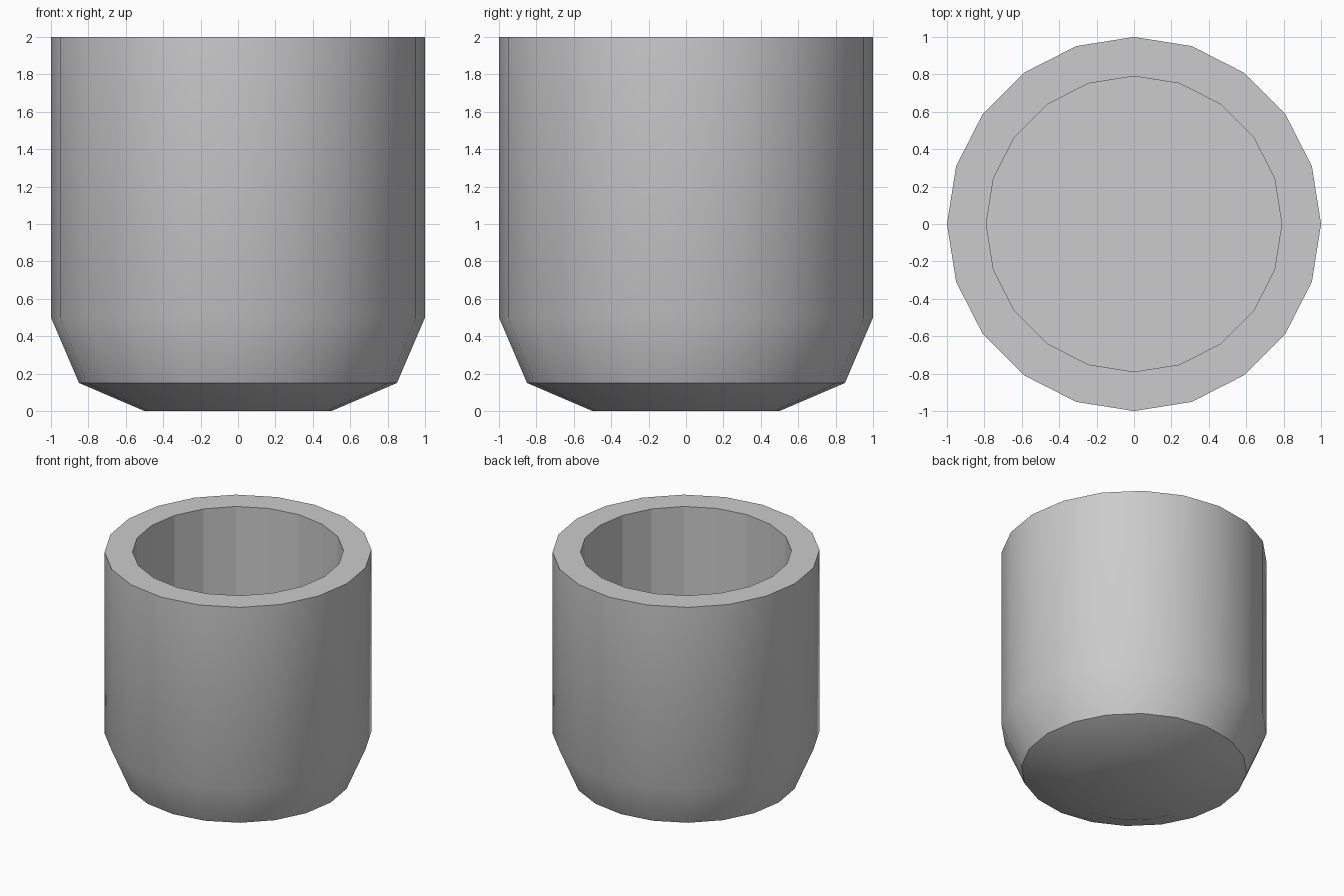
import bpy, bmesh, math

if "Cube" in bpy.data.objects:
    bpy.data.objects.remove(bpy.data.objects["Cube"])

SIDES = 20
# (radius, height): chamfered base, outer wall, rim, inner wall down to the floor
PROFILE = [(0.5, 0), (0.85, 0.15), (1, 0.5), (1, 2), (0.79, 2), (0.79, 0.2)]
SMOOTH_BANDS = {0, 1, 2}   # outside is smooth, rim and inside are flat
SHARP_RINGS = {1, 3, 4, 5}

bm = bmesh.new()


def ring(radius, z):
    step = 2 * math.pi / SIDES
    return [bm.verts.new((radius * math.cos(i * step), radius * math.sin(i * step), z))
            for i in range(SIDES)]


rings = [ring(r, z) for r, z in PROFILE]

# Walls
for band, (a, b) in enumerate(zip(rings, rings[1:])):
    for i in range(SIDES):
        j = (i + 1) % SIDES
        bm.faces.new((a[i], a[j], b[j], b[i])).smooth = band in SMOOTH_BANDS

# Underside and inner floor
bm.faces.new(rings[0][::-1]).smooth = True
bm.faces.new(rings[-1])

# Hard creases
for k in SHARP_RINGS:
    for i in range(SIDES):
        bm.edges.get((rings[k][i], rings[k][(i + 1) % SIDES])).smooth = False

mesh = bpy.data.meshes.new("cup")
bm.to_mesh(mesh)
bm.free()
bpy.context.collection.objects.link(bpy.data.objects.new("cup", mesh))
